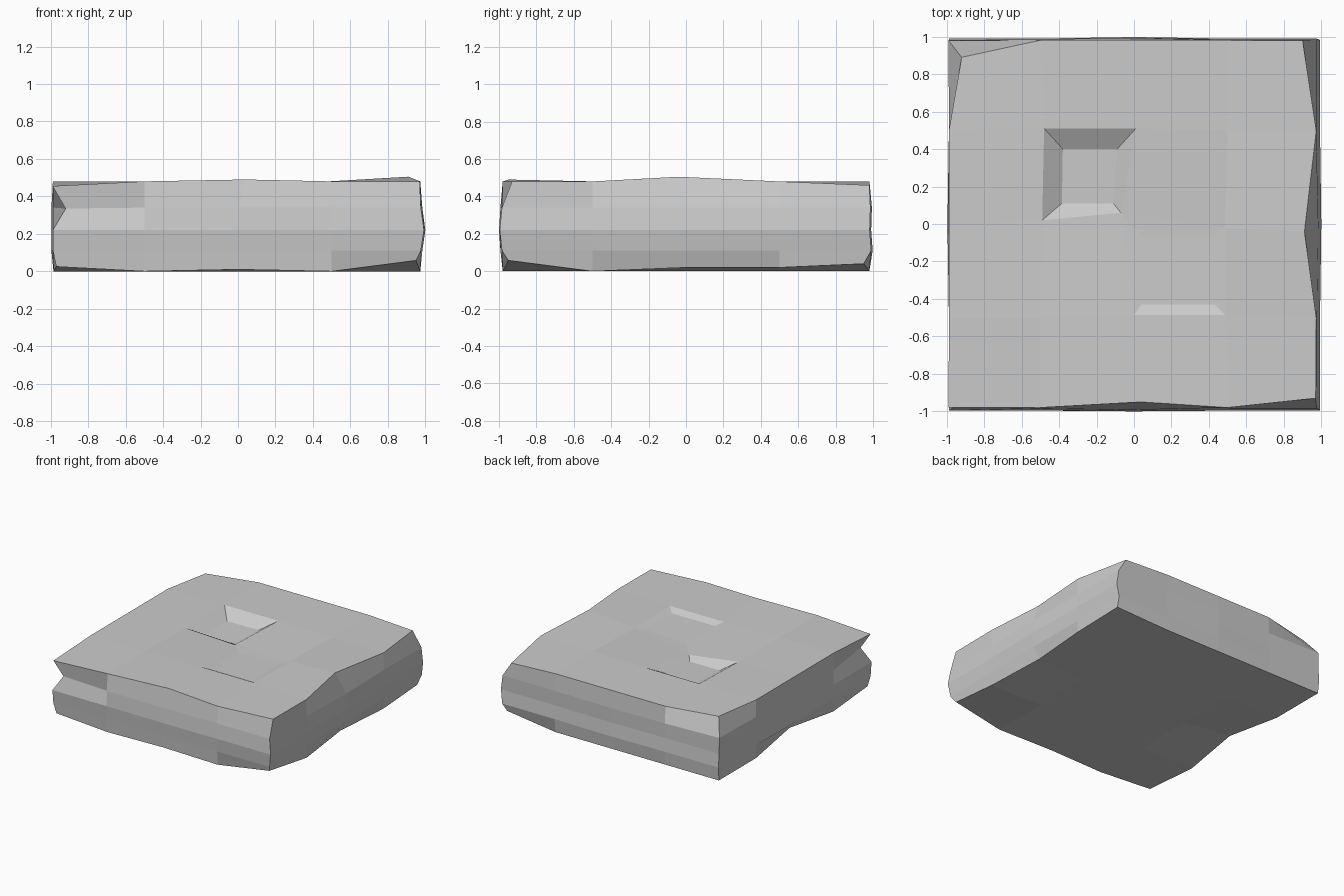
import bpy, bmesh
from mathutils import Vector

N = 4
HEIGHTS = [0.0, 0.11, 0.22, 0.34, 0.48]
# How far each side reaches at each level: left, right, front, back
REACH = {
    (0, 0): [0.985, 0.988, 0.988, 0.988, 0.988],
    (0, N): [0.973, 0.976, 0.993, 0.976, 0.973],
    (1, 0): [0.980, 0.984, 0.996, 0.984, 0.980],
    (1, N): [0.980, 0.990, 0.982, 0.986, 0.981],
}

# Chipped grid points: (column, row, level) -> position
CHIPS = {
    (4, 2, 4): (0.91, -0.04, 0.505), (4, 0, 4): (0.97, -0.93, 0.48),
    (4, 4, 4): (0.90, 0.98, 0.46), (0, 4, 4): (-0.92, 0.89, 0.475),
    (0, 0, 4): (-0.99, -0.98, 0.455), (2, 0, 4): (0.04, -0.95, 0.49),
    (0, 0, 3): (-0.92, -0.95, 0.335), (4, 0, 0): (0.95, -0.95, 0.058),
    (4, 4, 0): (0.96, 0.95, 0.04), (0, 0, 0): (-0.97, -0.97, 0.025),
    (4, 2, 0): (0.93, 0.0, 0.02), (0, 2, 0): (-0.94, 0.0, 0.045),
    (2, 2, 4): (-0.07, 0.06, 0.435), (1, 3, 4): (-0.48, 0.51, 0.48),
    (2, 3, 4): (0.01, 0.51, 0.48), (1, 2, 4): (-0.49, 0.02, 0.475),
    (3, 1, 4): (0.485, -0.485, 0.48), (2, 1, 4): (0.0, -0.485, 0.48),
    (3, 2, 4): (0.485, -0.02, 0.475),
    (0, 4, 3): (-0.99, 0.98, 0.35), (4, 3, 0): (0.97, 0.5, 0.02),
    (2, 0, 0): (0.0, -0.98, 0.01),
}


def point(i, j, k):
    if (i, j, k) in CHIPS:
        return Vector(CHIPS[(i, j, k)])
    co = []
    for axis, a, other in ((0, i, j), (1, j, i)):
        if a in (0, N):
            bulge = 0.008 if other == 2 and 0 < k < 4 else 0.0
            co.append((1 if a else -1) * min(1, REACH[(axis, a)][k] + bulge))
        else:
            co.append(-1 + a * 0.5)
    return Vector((co[0], co[1], HEIGHTS[k]))


bm = bmesh.new()
verts = {}


def vert(key):
    if key not in verts:
        verts[key] = bm.verts.new(point(*key))
    return verts[key]


# Slab skin: each pair of opposite sides as a grid of quads
top = {}
for axis in range(3):
    for side in (0, N):
        for a in range(N):
            for b in range(N):
                keys = []
                for da, db in ((0, 0), (1, 0), (1, 1), (0, 1)):
                    key = [a + da, b + db]
                    key.insert(axis, side)
                    keys.append(tuple(key))
                face = bm.faces.new([vert(k) for k in keys])
                if axis == 2 and side == N:
                    top[(a, b)] = face
bmesh.ops.recalc_face_normals(bm, faces=bm.faces[:])


# Dents in the top: inset a cell, then move each floor corner to its nearest target
def dent(face, floor):
    bmesh.ops.inset_individual(bm, faces=[face], thickness=0.06)
    for v in face.verts:
        v.co = min((Vector(p) for p in floor), key=lambda p: (p.xy - v.co.xy).length)


dent(top[(1, 2)], [(-0.38, 0.40, 0.415), (-0.09, 0.40, 0.42),
                   (-0.11, 0.11, 0.41), (-0.385, 0.11, 0.41)])
dent(top[(2, 1)], [(0.04, -0.43, 0.455), (0.43, -0.43, 0.455),
                   (0.43, -0.07, 0.462), (0.04, -0.06, 0.445)])

mesh = bpy.data.meshes.new("stone_slab")
bm.to_mesh(mesh)
bm.free()
slab = bpy.data.objects.new("stone_slab", mesh)
bpy.context.collection.objects.link(slab)
